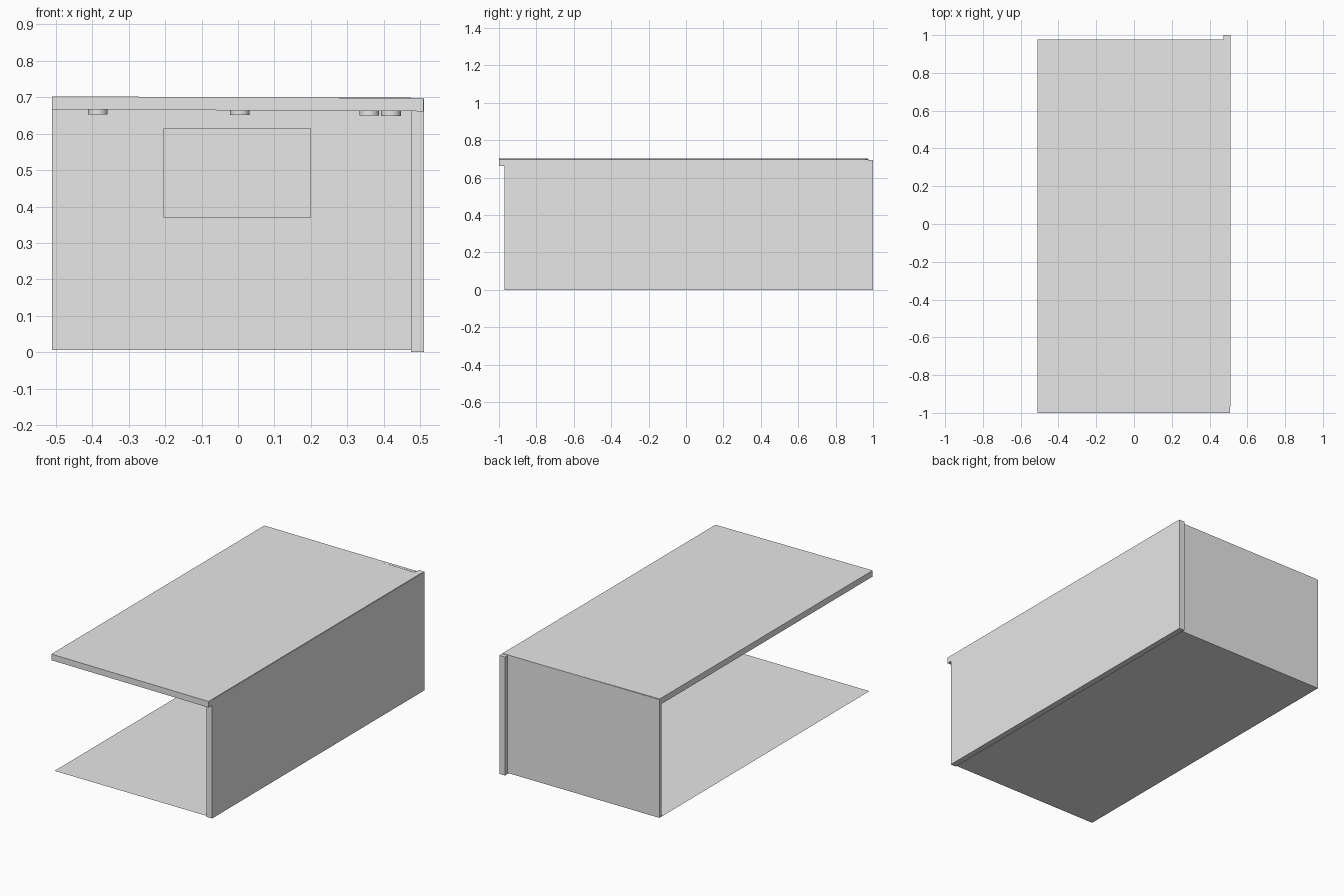
import bpy, bmesh, math
from mathutils import Vector

if "Cube" in bpy.data.objects:
    bpy.data.objects.remove(bpy.data.objects["Cube"])

grey = bpy.data.materials.new("light_grey")
grey.diffuse_color = (0.8, 0.8, 0.8, 1)
grey.use_nodes = True
grey.node_tree.nodes["Principled BSDF"].inputs["Base Color"].default_value = grey.diffuse_color


def finish(name, bm):
    mesh = bpy.data.meshes.new(name)
    bmesh.ops.recalc_face_normals(bm, faces=bm.faces)
    bm.to_mesh(mesh)
    bm.free()
    mesh.materials.append(grey)
    obj = bpy.data.objects.new(name, mesh)
    bpy.context.collection.objects.link(obj)
    return obj


def box(name, lo, hi, tilt=0.0):
    """Box between two corners; tilt lowers z in proportion to x."""
    bm = bmesh.new()
    bmesh.ops.create_cube(bm, size=1)
    for v in bm.verts:
        v.co = Vector([a + (b - a) * (c + 0.5) for a, b, c in zip(lo, hi, v.co)])
        v.co.z -= tilt * v.co.x
    return finish(name, bm)


TILT = 0.005

# Room shell: open at the front and on the left
box("right_wall", (0.475, -0.97, 0), (0.511, 1, 0.695))
box("back_wall", (-0.511, 0.957, 0.006), (0.475, 0.976, 0.699))
box("ceiling", (-0.511, -1, 0.664), (0.509, 0.974, 0.70), TILT)

# Floor sheet
bm = bmesh.new()
bm.faces.new([bm.verts.new((x, y, 0.006)) for x, y in
              ((-0.511, -0.97), (0.48, -0.97), (0.48, 0.97), (-0.511, 0.97))])
finish("floor", bm)

# Framed panel on the back wall
box("wall_panel", (-0.205, 0.95, 0.37), (0.20, 0.957, 0.614))

# Round ceiling lights in two rows
for row, y, xs in (("front", -0.45, (-0.385, 0.005, 0.42)),
                   ("back", 0.45, (-0.385, 0.005, 0.36))):
    for i, x in enumerate(xs):
        bm = bmesh.new()
        bmesh.ops.create_cone(bm, cap_ends=True, segments=32,
                              radius1=0.027, radius2=0.027, depth=0.016)
        bmesh.ops.translate(bm, verts=bm.verts, vec=(x, y, 0.659 - TILT * x))
        lamp = finish(f"{row}_ceiling_light_{i + 1}", bm)
        bpy.ops.object.select_all(action='DESELECT')
        lamp.select_set(True)
        bpy.context.view_layer.objects.active = lamp
        bpy.ops.object.shade_smooth_by_angle(angle=math.radians(30))
